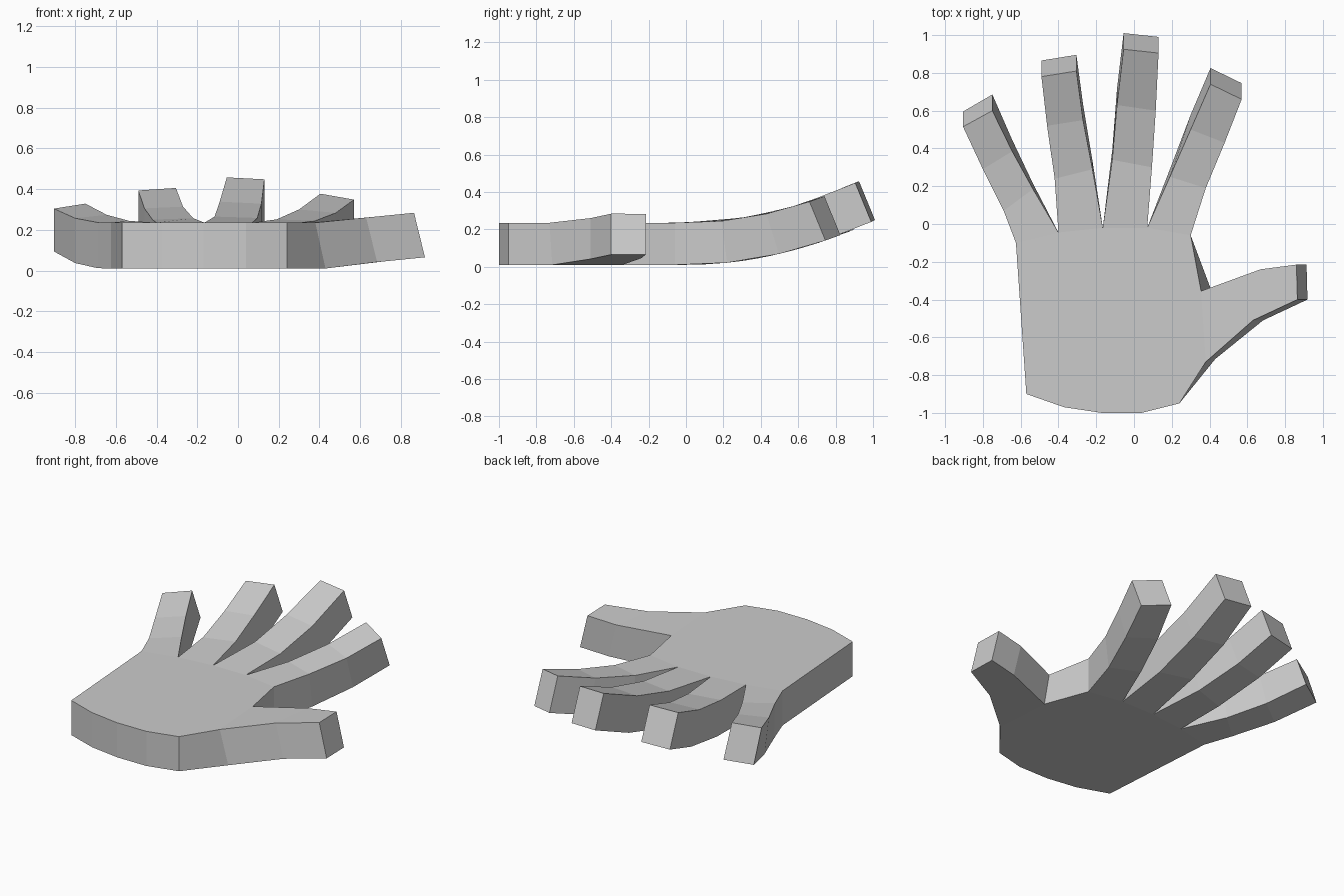
import bpy, bmesh, math
from mathutils import Vector

if "Cube" in bpy.data.objects:
    bpy.data.objects.remove(bpy.data.objects["Cube"])

THICK, TOP = 0.225, 0.235

# palm outline (counter-clockwise), including finger webs and thumb root
palm = [(-.57, -.9), (-.37, -.97), (-.17, -1), (.04, -1), (.24, -.95),
        (.38, -.73), (.355, -.355), (.30, -.06), (.07, -.02),
        (-.165, -.02), (-.40, -.045), (-.625, -.1)]

# each digit: left edge and right edge, root to tip
digits = [
    # little finger
    ([(-.625, -.1), (-.69, .07), (-.80, .29), (-.905, .515)],
     [(-.40, -.045), (-.535, .185), (-.645, .385), (-.75, .60)]),
    # ring finger
    ([(-.40, -.045), (-.42, .24), (-.46, .52), (-.49, .78)],
     [(-.165, -.02), (-.22, .29), (-.27, .55), (-.305, .81)]),
    # middle finger
    ([(-.165, -.02), (-.115, .34), (-.09, .63), (-.055, .925)],
     [(.07, -.02), (.095, .30), (.115, .60), (.13, .905)]),
    # index finger
    ([(.07, -.02), (.19, .25), (.30, .50), (.405, .74)],
     [(.30, -.06), (.38, .19), (.48, .43), (.57, .66)]),
    # thumb
    ([(.355, -.355), (.67, -.24), (.86, -.215)],
     [(.38, -.73), (.63, -.51), (.865, -.40)]),
]


def bend(p):
    """Top and bottom points: fingers curl up along y, thumb along x."""
    x, y = p
    if x > .34 and y < -.2:
        d = max(0, x - .38)
        z, a, axis = TOP + .1 * d, .24, Vector((1, 0, 0))
        if x < .4:
            return Vector((x, y, TOP)), Vector((x + .05, y + .015, TOP - THICK))
    else:
        d = max(0, y)
        z, a, axis = TOP + .26 * d * d, .39 * min(1, d / .55), Vector((0, 1, 0))
    top = Vector((x, y, z))
    low = top + axis * THICK * math.sin(a) - Vector((0, 0, THICK * math.cos(a)))
    return top, low


# flat face layout
faces = [palm]
for left, right in digits:
    for i in range(len(left) - 1):
        faces.append([left[i], right[i], right[i + 1], left[i + 1]])

# top and underside skins
bm = bmesh.new()
top, low = {}, {}
for p in {q for f in faces for q in f}:
    a, b = bend(p)
    top[p], low[p] = bm.verts.new(a), bm.verts.new(b)
edges = set()
for f in faces:
    bm.faces.new([top[p] for p in f])
    bm.faces.new([low[p] for p in reversed(f)])
    edges.update(zip(f, f[1:] + f[:1]))

# side walls and fingertips along the open border
for a, b in edges:
    if (b, a) not in edges:
        bm.faces.new([top[b], top[a], low[a], low[b]])
bmesh.ops.recalc_face_normals(bm, faces=bm.faces)

mesh = bpy.data.meshes.new("hand")
bm.to_mesh(mesh)
bm.free()
bpy.context.collection.objects.link(bpy.data.objects.new("hand", mesh))
